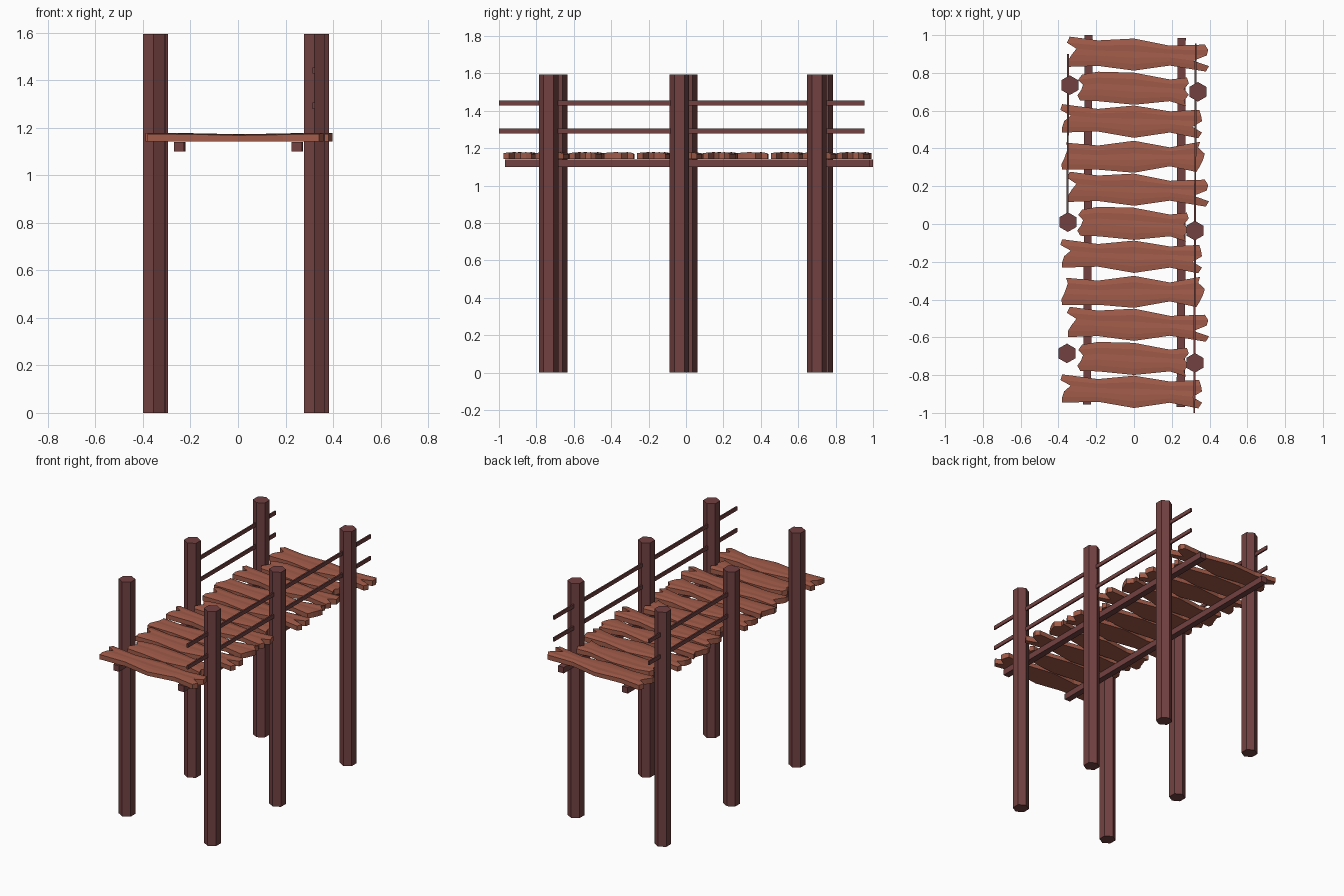
import bpy
from math import sin, cos, pi

if "Cube" in bpy.data.objects:
    bpy.data.objects.remove(bpy.data.objects["Cube"])


def material(name, rgb):
    m = bpy.data.materials.new(name)
    m.diffuse_color = (*rgb, 1)
    m.use_nodes = True
    m.node_tree.nodes["Principled BSDF"].inputs["Base Color"].default_value = m.diffuse_color
    return m


DARK = material("dark_wood", (0.17, 0.053, 0.053))
PLANK = material("plank_wood", (0.36, 0.107, 0.068))


def make(name, verts, faces, mat):
    me = bpy.data.meshes.new(name)
    me.from_pydata(verts, [], faces)
    me.materials.append(mat)
    ob = bpy.data.objects.new(name, me)
    bpy.context.collection.objects.link(ob)
    return ob


def loft(name, a, b, mat):
    """Solid between two matching end loops."""
    n = len(a)
    sides = [(i, (i + 1) % n, n + (i + 1) % n, n + i) for i in range(n)]
    caps = [tuple(reversed(range(n))), tuple(range(n, 2 * n))]
    return make(name, a + b, sides + caps, mat)


def post(name, x, y):
    ring = [(x + 0.052 * sin(-k * pi / 3), y + 0.052 * cos(-k * pi / 3)) for k in range(6)]
    loft(name, [(*p, 0) for p in ring], [(*p, 1.594) for p in ring], DARK)


def bar(name, start, end, w, z0, z1):
    """Rectangular bar running along y, slightly skewed in x."""
    def ring(x, y):
        return [(x + w / 2, y, z0), (x - w / 2, y, z0), (x - w / 2, y, z1), (x + w / 2, y, z1)]
    loft(name, ring(*start), ring(*end), DARK)


def plank(name, yc, shape):
    """Wavy board: rows across its width, columns along its length, split ends."""
    back, front, left, right = shape
    rows, cols = 6, 5
    z_col = (1.179, 1.177, 1.173, 1.176, 1.179)
    z_row = (-0.005, 0, -0.002, 0, -0.001, -0.005)
    top, bottom = [], []
    for r in range(rows):
        t = r / (rows - 1)
        xs = (left[r], -0.19, 0, 0.19, right[r])
        for c in range(cols):
            y = yc + back[c] * (1 - t) + front[c] * t
            top.append((xs[c], y, z_col[c] + z_row[r]))
            bottom.append((xs[c], y, 1.142))
    n = rows * cols
    faces = []
    for r in range(rows - 1):
        for c in range(cols - 1):
            i = r * cols + c
            q = (i, i + cols, i + cols + 1, i + 1)
            faces += [q, tuple(n + k for k in reversed(q))]
    # rim walls, walking the outline counter-clockwise
    rim = ([r * cols for r in range(rows)]
           + [(rows - 1) * cols + c for c in range(1, cols)]
           + [r * cols + cols - 1 for r in range(rows - 2, -1, -1)]
           + [c for c in range(cols - 2, 0, -1)])
    for k, a in enumerate(rim):
        b = rim[(k + 1) % len(rim)]
        faces.append((b, a, n + a, n + b))
    make(name, top + bottom, faces, PLANK)


# Posts
for i, (x, y) in enumerate([(-0.34, 0.735), (-0.35, 0.01), (-0.355, -0.685),
                            (0.338, 0.70), (0.322, -0.035), (0.322, -0.735)]):
    post(f"post_{i + 1}", x, y)

# Support beams under the deck
bar("left_beam", (-0.248, -0.955), (-0.241, 1.0), 0.042, 1.1, 1.141)
bar("right_beam", (0.248, -0.968), (0.252, 0.985), 0.044, 1.1, 1.141)

# Hand rails
for label, z in (("lower", 1.293), ("upper", 1.441)):
    bar(f"right_{label}_rail", (0.319, -1.0), (0.327, 0.955), 0.01, z - 0.013, z + 0.013)
    bar(f"left_{label}_rail", (-0.352, 0.0), (-0.349, 0.90), 0.01, z - 0.013, z + 0.013)

# Deck planks: four board shapes (back edge, front edge, left end, right end)
SHAPES = [
    ((.09, .07, .08, .042, .048), (-.07, -.065, -.09, -.063, -.095),
     (-.34, -.355, -.305, -.33, -.35, -.35), (.375, .393, .385, .315, .397, .38)),
    ((.068, .083, .078, .042, .052), (-.07, -.073, -.092, -.073, -.1),
     (-.275, -.295, -.27, -.28, -.3, -.285), (.28, .29, .265, .29, .265, .275)),
    ((.09, .065, .083, .052, .06), (-.06, -.055, -.088, -.06, -.09),
     (-.38, -.39, -.335, -.37, -.38, -.38), (.345, .355, .36, .31, .36, .34)),
    ((.065, .05, .075, .04, .07), (-.078, -.078, -.094, -.06, -.09),
     (-.36, -.35, -.36, -.37, -.385, -.38), (.35, .34, .375, .365, .35, .33)),
]
for i in range(11):
    plank(f"plank_{i + 1}", 0.902 - 0.1788 * i, SHAPES[i % 4])
